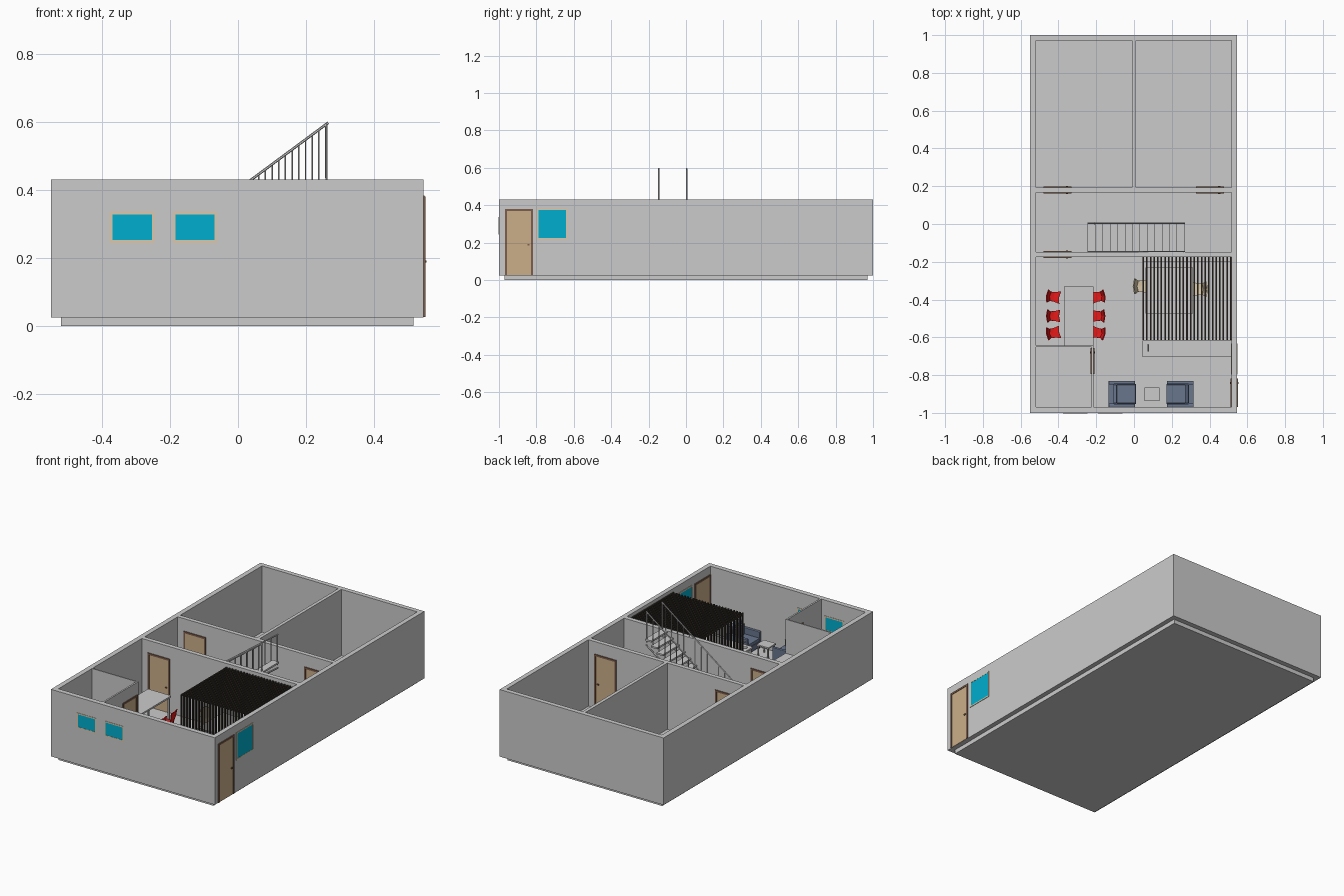
import bpy, bmesh, math
from mathutils import Vector, Matrix

if "Cube" in bpy.data.objects:
    bpy.data.objects.remove(bpy.data.objects["Cube"])


def mat(name, r, g, b):
    m = bpy.data.materials.new(name)
    m.diffuse_color = (r, g, b, 1)
    m.use_nodes = True
    m.node_tree.nodes["Principled BSDF"].inputs["Base Color"].default_value = m.diffuse_color
    return m


CYAN = mat("glass_cyan", 0.0, 0.42, 0.62)
BEIGE = mat("beige", 0.72, 0.58, 0.42)
TAN = mat("door_tan", 0.6, 0.43, 0.25)
BROWN = mat("frame_brown", 0.2, 0.11, 0.07)
DARK = mat("slat_dark", 0.035, 0.028, 0.022)
RED = mat("red", 0.8, 0.01, 0.01)
BLUE = mat("blue_grey", 0.14, 0.18, 0.27)
BLACK = mat("black", 0.02, 0.02, 0.02)
CREAM = mat("cream", 0.75, 0.62, 0.42)


def finish(name, bm, m=None, place=None):
    me = bpy.data.meshes.new(name)
    bm.to_mesh(me)
    bm.free()
    ob = bpy.data.objects.new(name, me)
    bpy.context.collection.objects.link(ob)
    if m:
        me.materials.append(m)
    if place:
        ob.matrix_world = place
    return ob


def boxes(name, dims, m=None, place=None, bevel=0):
    """Each entry is x0, x1, y0, y1, z0, z1."""
    bm = bmesh.new()
    for x0, x1, y0, y1, z0, z1 in dims:
        mt = Matrix.Translation(((x0 + x1) / 2, (y0 + y1) / 2, (z0 + z1) / 2))
        bmesh.ops.create_cube(bm, size=1, matrix=mt @ Matrix.Diagonal((x1 - x0, y1 - y0, z1 - z0, 1)))
    ob = finish(name, bm, m, place)
    if bevel:
        b = ob.modifiers.new("bevel", 'BEVEL')
        b.width, b.segments = bevel, 2
    return ob


def rods(name, pairs, r, m=None, place=None, sides=6):
    bm = bmesh.new()
    for p, q in pairs:
        p, q = Vector(p), Vector(q)
        rot = (q - p).to_track_quat('Z', 'Y').to_matrix().to_4x4()
        bmesh.ops.create_cone(bm, cap_ends=True, segments=sides, radius1=r, radius2=r,
                              depth=(q - p).length, matrix=Matrix.Translation((p + q) / 2) @ rot)
    return finish(name, bm, m, place)


F, T = 0.03, 0.43           # floor level and wall top
XL, XR = -0.55, 0.545

# Foundation and floor
boxes("foundation", [(-0.52, 0.515, -0.97, 0.97, 0, 0.025)])
boxes("floor", [(XL + 0.03, XR - 0.03, -0.97, 0.972, 0.025, F)])

# Walls
boxes("outer_walls", [(XL, XR, -1, -0.97, 0.025, T), (XL, XR, 0.972, 1, 0.025, T),
                      (XL, -0.52, -0.97, 0.972, 0.025, T), (0.517, XR, -0.97, 0.972, 0.025, T)])
boxes("inner_walls", [(-0.52, 0.517, 0.167, 0.193, F, T), (-0.52, 0.517, -0.175, -0.148, F, T),
                      (-0.01, 0.01, 0.193, 0.972, F, T)])
boxes("bathroom_walls", [(-0.225, -0.215, -0.97, -0.643, F, T), (-0.52, -0.225, -0.65, -0.643, F, T)])


def wall_place(c, along_y):
    """Local x runs along the wall, local y through it."""
    rot = Matrix.Rotation(math.pi / 2, 4, 'Z') if along_y else Matrix.Identity(4)
    return Matrix.Translation(c) @ rot


# Doors: frame, leaf and handles
def door(name, c, along_y, thick, h, w=0.148):
    p = wall_place((c[0], c[1], F - 0.004), along_y)
    a, t, f = w / 2, thick / 2 + 0.005, 0.011
    boxes(name + "_frame", [(-a, -a + f, -t, t, 0, h), (a - f, a, -t, t, 0, h),
                            (-a + f, a - f, -t, t, h - f, h)], BROWN, p)
    boxes(name + "_leaf", [(-a + f, a - f, -t + 0.003, t - 0.003, 0, h - f)], TAN, p)
    boxes(name + "_handle", [(a - 0.03, a - 0.018, s * t - 0.003, s * t + 0.003, h * 0.45, h * 0.47)
                             for s in (-1, 1)], BROWN, p)


door("entrance_door", (0.531, -0.893), True, 0.029, 0.355, 0.15)
door("bathroom_door", (-0.22, -0.725), True, 0.01, 0.33, 0.138)
door("left_bedroom_door", (-0.405, 0.18), False, 0.026, 0.33)
door("right_bedroom_door", (0.402, 0.18), False, 0.026, 0.33)
door("hall_door", (-0.405, -0.1615), False, 0.027, 0.33)


# Windows: frame and pane
def window(name, c, along_y, w, h):
    p = wall_place(c, along_y)
    a, b, t, f = w / 2, h / 2, 0.017, 0.008
    boxes(name + "_frame", [(-a, -a + f, -t, t, -b, b), (a - f, a, -t, t, -b, b),
                            (-a + f, a - f, -t, t, -b, -b + f), (-a + f, a - f, -t, t, b - f, b)], BEIGE, p)
    boxes(name + "_pane", [(-a + f, a - f, -t + 0.001, t - 0.001, -b + f, b - f)], CYAN, p)


window("front_window_left", (-0.311, -0.985, 0.29), False, 0.132, 0.092)
window("front_window_right", (-0.126, -0.985, 0.29), False, 0.13, 0.092)
window("side_window", (0.531, -0.715, 0.3), True, 0.165, 0.166)

# Staircase: open treads, stringers, two railings
N, x0, x1 = 13, -0.245, 0.265
run, rise = (x1 - x0) / N, (T - F) / N
boxes("stair_treads", [(x0 + i * run, x0 + (i + 1) * run + 0.004, -0.148, 0.008,
                        F + (i + 1) * rise - 0.01, F + (i + 1) * rise) for i in range(N)])
slope = 0.74
rail_z = lambda x: 0.6 - slope * (x1 - x)
for k, y in enumerate((-0.146, 0.003)):
    side = ("front", "back")[k]
    xs = [x0 + (i + 0.3 + 0.5 * k) * run for i in range(N)]
    rods(side + "_balusters", [((x, y, rail_z(x) - 0.16), (x, y, rail_z(x))) for x in xs], 0.0025)
    rods(side + "_handrail", [((x0, y, rail_z(x0) - 0.003), (x1, y, 0.597))], 0.004)
    rods(side + "_newel_posts", [((x0 + 0.004, y, F), (x0 + 0.004, y, rail_z(x0))),
                                 ((x1 - 0.005, y, T - 0.02), (x1 - 0.005, y, 0.595))], 0.004)
    rods(side + "_stringer", [((x0 + 0.01, y, F + 0.01), (x1, y, T - 0.035))], 0.005)

# Slatted screen and canopy
sx = [0.049 + i * 0.0193 for i in range(25)]
boxes("canopy_slats", [(x - 0.004, x + 0.004, -0.615, -0.175, 0.398, 0.41) for x in sx], DARK)
boxes("screen_slats", [(x - 0.004, x + 0.004, -0.615, -0.605, F, 0.398) for x in sx], DARK)
boxes("canopy_beam", [(0.045, 0.517, -0.198, -0.176, 0.38, 0.397)])

# Kitchen counter with tap
boxes("counter", [(0.05, 0.512, -0.695, -0.617, F, 0.16), (0.045, 0.517, -0.705, -0.616, 0.16, 0.17)])
rods("tap", [((0.075, -0.64, 0.17), (0.075, -0.64, 0.21)), ((0.075, -0.64, 0.21), (0.075, -0.675, 0.205))],
     0.005, None, None, 10)
bm = bmesh.new()
bmesh.ops.create_cone(bm, cap_ends=True, segments=16, radius1=0.013, radius2=0.013, depth=0.006,
                      matrix=Matrix.Translation((0.075, -0.67, 0.172)))
finish("sink_ring", bm)


# Tables: top and four legs
def table(name, ax, bx, ay, by, z, th=0.01, leg=0.01):
    i = leg + 0.004
    boxes(name + "_top", [(ax, bx, ay, by, z - th, z)])
    boxes(name + "_legs", [(x, x + leg, y, y + leg, F, z - th)
                           for x in (ax + 0.004, bx - i) for y in (ay + 0.004, by - i)])


table("dining_table", -0.37, -0.215, -0.643, -0.33, 0.225)
table("desk_left", 0.06, 0.187, -0.475, -0.23, 0.16)
table("desk_right", 0.189, 0.312, -0.475, -0.23, 0.16)
table("side_table", 0.055, 0.135, -0.937, -0.865, 0.1, 0.008, 0.007)


# Chairs facing local +x: tapered shell with flared legs
def chair(name, x, y, deg, colour, h=0.135, s=1.0):
    p = Matrix.Translation((x, y, F)) @ Matrix.Rotation(math.radians(deg), 4, 'Z') @ Matrix.Scale(s, 4)
    bm = bmesh.new()
    profile = [(0.03, 0.066, 0.033), (0.0, 0.064, 0.026), (-0.02, 0.068, 0.024),
               (-0.027, 0.095, 0.029), (-0.034, h, 0.034)]
    rows = [[bm.verts.new((px + 0.006 * (c != 0), c * w, pz)) for c in (-1, 0, 1)] for px, pz, w in profile]
    for a, b in zip(rows, rows[1:]):
        for j in range(2):
            bm.faces.new((a[j], a[j + 1], b[j + 1], b[j]))
    ob = finish(name + "_shell", bm, colour, p)
    ob.modifiers.new("thickness", 'SOLIDIFY').thickness = 0.005
    rods(name + "_legs", [((a * 0.016, b * 0.016, 0.063), (a * 0.03, b * 0.03, 0))
                          for a in (-1, 1) for b in (-1, 1)], 0.003, BLACK, p)


for i, (y, turn) in enumerate(((-0.385, -8), (-0.487, 0), (-0.577, 10))):
    chair(f"dining_chair_left_{i}", -0.427, y, turn, RED)
    chair(f"dining_chair_right_{i}", -0.19, y, 180 - turn, RED)
chair("desk_chair_left", 0.04, -0.33, 0, CREAM, 0.15, 1.2)
chair("desk_chair_right", 0.345, -0.345, 180, CREAM, 0.15, 1.2)


# Armchairs with the back on local -x
def armchair(name, x, deg):
    p = Matrix.Translation((x, -0.9, F)) @ Matrix.Rotation(math.radians(deg), 4, 'Z')
    boxes(name + "_body", [(-0.072, 0.072, -0.052, 0.052, 0.012, 0.045),
                           (-0.072, -0.045, -0.052, 0.052, 0.045, 0.14)], BLUE, p)
    boxes(name + "_arms", [(-0.072, 0.068, s * 0.061 - 0.009, s * 0.061 + 0.009, 0.012, 0.1)
                           for s in (-1, 1)], BLUE, p, 0.003)
    boxes(name + "_cushions", [(-0.03, 0.072, -0.05, 0.05, 0.045, 0.066),
                               (-0.045, -0.03, -0.05, 0.05, 0.05, 0.128)], BLUE, p, 0.004)
    boxes(name + "_feet", [(a * 0.06 - 0.005, a * 0.06 + 0.005, b * 0.055 - 0.005, b * 0.055 + 0.005, 0, 0.012)
                           for a in (-1, 1) for b in (-1, 1)], BLACK, p)


armchair("armchair_left", -0.062, 0)
armchair("armchair_right", 0.243, 180)
